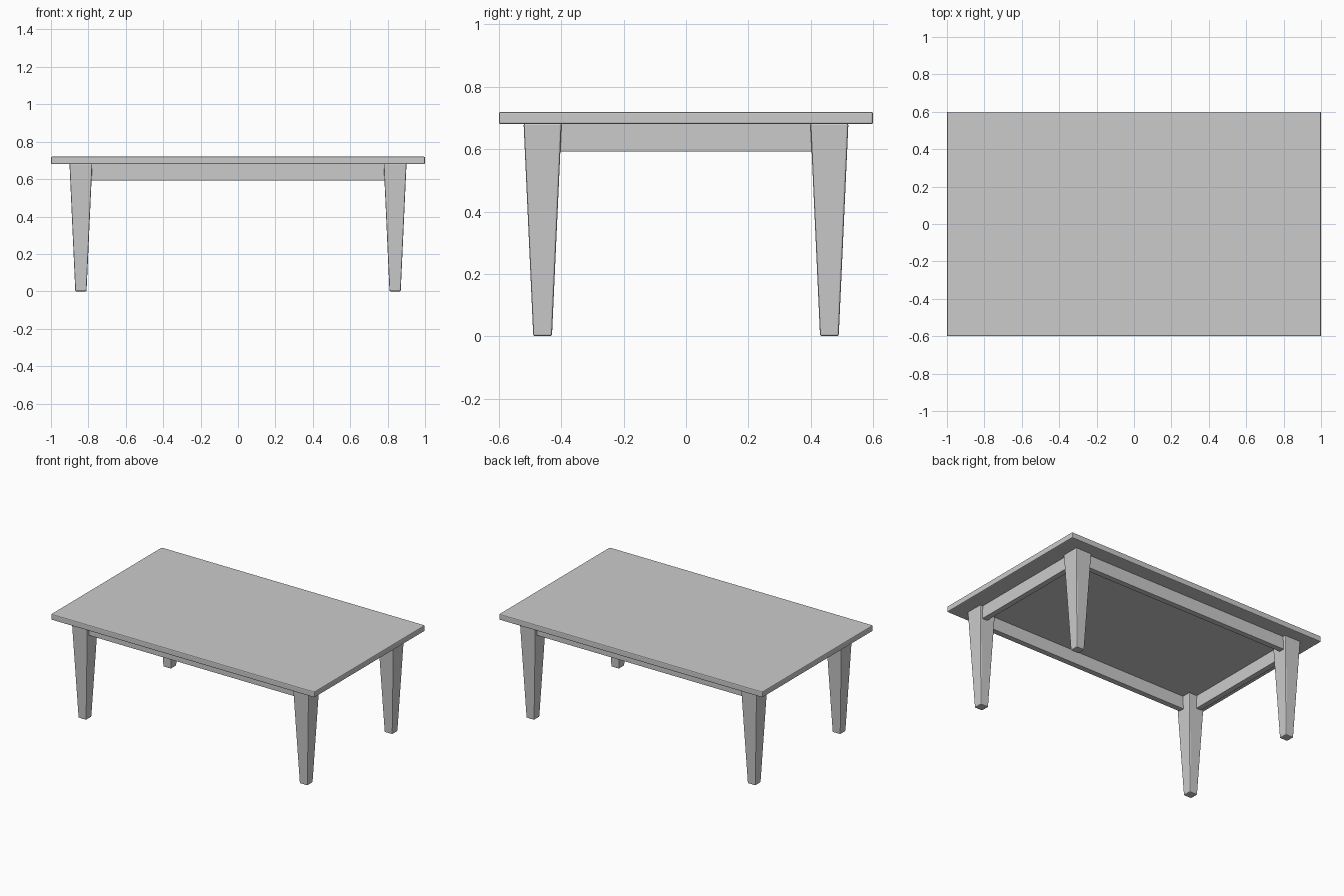
import bpy, bmesh

if "Cube" in bpy.data.objects:
    bpy.data.objects.remove(bpy.data.objects["Cube"])


def tapered_box(name, center, bottom, top, z0, z1, bevel):
    """Box between z0 and z1 whose bottom and top have their own (x, y) size."""
    bm = bmesh.new()
    bmesh.ops.create_cube(bm, size=1)
    for v in bm.verts:
        sx, sy = top if v.co.z > 0 else bottom
        v.co = (center[0] + v.co.x * sx, center[1] + v.co.y * sy, z1 if v.co.z > 0 else z0)
    mesh = bpy.data.meshes.new(name)
    bm.to_mesh(mesh)
    bm.free()
    ob = bpy.data.objects.new(name, mesh)
    bpy.context.collection.objects.link(ob)
    mod = ob.modifiers.new("rounded_edges", 'BEVEL')
    mod.width = bevel
    mod.segments = 2
    return ob


# Table top
tapered_box("table_top", (0, 0), (2, 1.2), (2, 1.2), 0.68, 0.72, 0.006)

# Tapered legs
for sx, side in ((-1, "left"), (1, "right")):
    for sy, end in ((-1, "front"), (1, "back")):
        tapered_box(f"{end}_{side}_leg", (sx * 0.84, sy * 0.46),
                    (0.06, 0.06), (0.122, 0.122), 0, 0.683, 0.006)

# Aprons between the legs
for s, long_name, short_name in ((-1, "front", "left"), (1, "back", "right")):
    size = (1.58, 0.04)
    tapered_box(f"{long_name}_apron", (0, s * 0.48), size, size, 0.592, 0.683, 0.003)
    size = (0.04, 0.82)
    tapered_box(f"{short_name}_apron", (s * 0.86, 0), size, size, 0.592, 0.683, 0.003)
